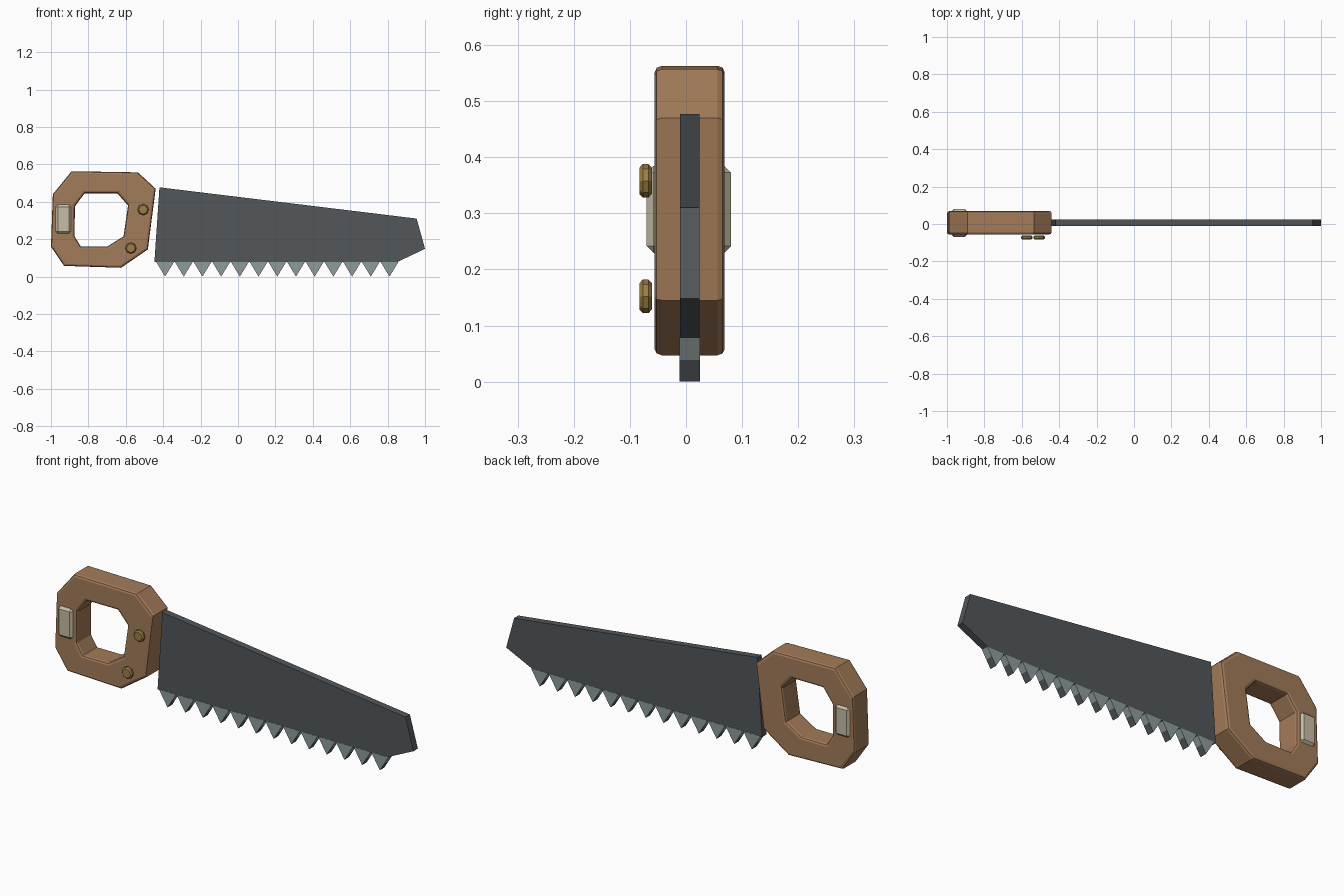
import bpy
import bmesh
from mathutils import Matrix

default = bpy.data.objects.get("Cube")
if default:
    bpy.data.objects.remove(default, do_unlink=True)


def material(name, rgb):
    mat = bpy.data.materials.new(name)
    mat.use_nodes = True
    mat.diffuse_color = (*rgb, 1)
    mat.node_tree.nodes["Principled BSDF"].inputs["Base Color"].default_value = (*rgb, 1)
    return mat


WOOD = material("warm wood", (0.37, 0.20, 0.10))
STEEL = material("dark steel", (0.085, 0.095, 0.105))
EDGE = material("bright steel", (0.27, 0.33, 0.33))
BRASS = material("brass", (0.33, 0.21, 0.06))
CREAM = material("cream inlay", (0.56, 0.51, 0.38))


def finish(name, bm, mats, bevel=0, segments=1):
    bmesh.ops.recalc_face_normals(bm, faces=bm.faces)
    mesh = bpy.data.meshes.new(name)
    bm.to_mesh(mesh)
    bm.free()
    obj = bpy.data.objects.new(name, mesh)
    bpy.context.collection.objects.link(obj)
    for mat in mats:
        mesh.materials.append(mat)
    if bevel:
        mod = obj.modifiers.new("Bevel", "BEVEL")
        mod.width = bevel
        mod.segments = segments
        mod.limit_method = "ANGLE"
        mod.angle_limit = 1.2
    return obj


def thicken(bm, depth):
    """Extrude every face of a flat front shape toward the back."""
    made = bmesh.ops.extrude_face_region(bm, geom=bm.faces[:], use_keep_orig=True)
    moved = [v for v in made["geom"] if isinstance(v, bmesh.types.BMVert)]
    bmesh.ops.translate(bm, verts=moved, vec=(0, depth, 0))


def prism(points, front, back):
    bm = bmesh.new()
    bm.faces.new([bm.verts.new((x, front, z)) for x, z in points])
    thicken(bm, back - front)
    return bm


# Handle: an eight-cornered ring with chamfered rims
outer = [(-0.89, 0.563), (-0.535, 0.557), (-0.44, 0.47), (-0.482, 0.145),
         (-0.625, 0.047), (-0.93, 0.057), (-1.0, 0.16), (-0.99, 0.44)]
inner = [(-0.82, 0.445), (-0.645, 0.445), (-0.588, 0.38), (-0.612, 0.215),
         (-0.70, 0.16), (-0.84, 0.16), (-0.874, 0.215), (-0.872, 0.375)]
bm = bmesh.new()
rings = [[bm.verts.new((x, -0.056, z)) for x, z in ring] for ring in (outer, inner)]
for i in range(len(outer)):
    j = (i + 1) % len(outer)
    bm.faces.new((rings[0][i], rings[0][j], rings[1][j], rings[1][i]))
thicken(bm, 0.125)
finish("handle", bm, [WOOD], 0.013, 2)

# Blade plate
blade = [(-0.42, 0.477), (0.955, 0.31), (1.0, 0.148), (0.85, 0.077), (-0.447, 0.077)]
finish("blade", prism(blade, -0.011, 0.024), [STEEL])

# Teeth: bright wedges whose cutting flanks turn dark near the tip
tooth = [(-0.048, 0.079), (-0.024, 0.039), (0, 0), (0.024, 0.039), (0.048, 0.079)]
for n in range(13):
    centre = -0.39 + 0.1 * n
    bm = prism([(x + centre, z) for x, z in tooth], -0.012, 0.025)
    bm.normal_update()
    for face in bm.faces:
        flank = abs(face.normal.y) < 0.5
        face.material_index = int(flank and face.calc_center_median().z < 0.038)
    finish(f"tooth_{n + 1}", bm, [EDGE, STEEL])

# Inlay block running through the back of the grip
bm = bmesh.new()
bmesh.ops.create_cube(bm, size=1)
bmesh.ops.scale(bm, vec=(0.083, 0.15, 0.155), verts=bm.verts)
bmesh.ops.translate(bm, vec=(-0.934, 0.005, 0.307), verts=bm.verts)
finish("grip_inlay", bm, [CREAM], 0.012)

# Brass rivets on the front
for label, x, z in (("upper", -0.507, 0.358), ("lower", -0.573, 0.152)):
    bm = bmesh.new()
    bmesh.ops.create_cone(bm, cap_ends=True, segments=8, radius1=0.03,
                          radius2=0.03, depth=0.022)
    bmesh.ops.rotate(bm, matrix=Matrix.Rotation(1.5708, 3, "X"), verts=bm.verts)
    bmesh.ops.translate(bm, vec=(x, -0.072, z), verts=bm.verts)
    finish(f"{label}_rivet", bm, [BRASS], 0.006)
